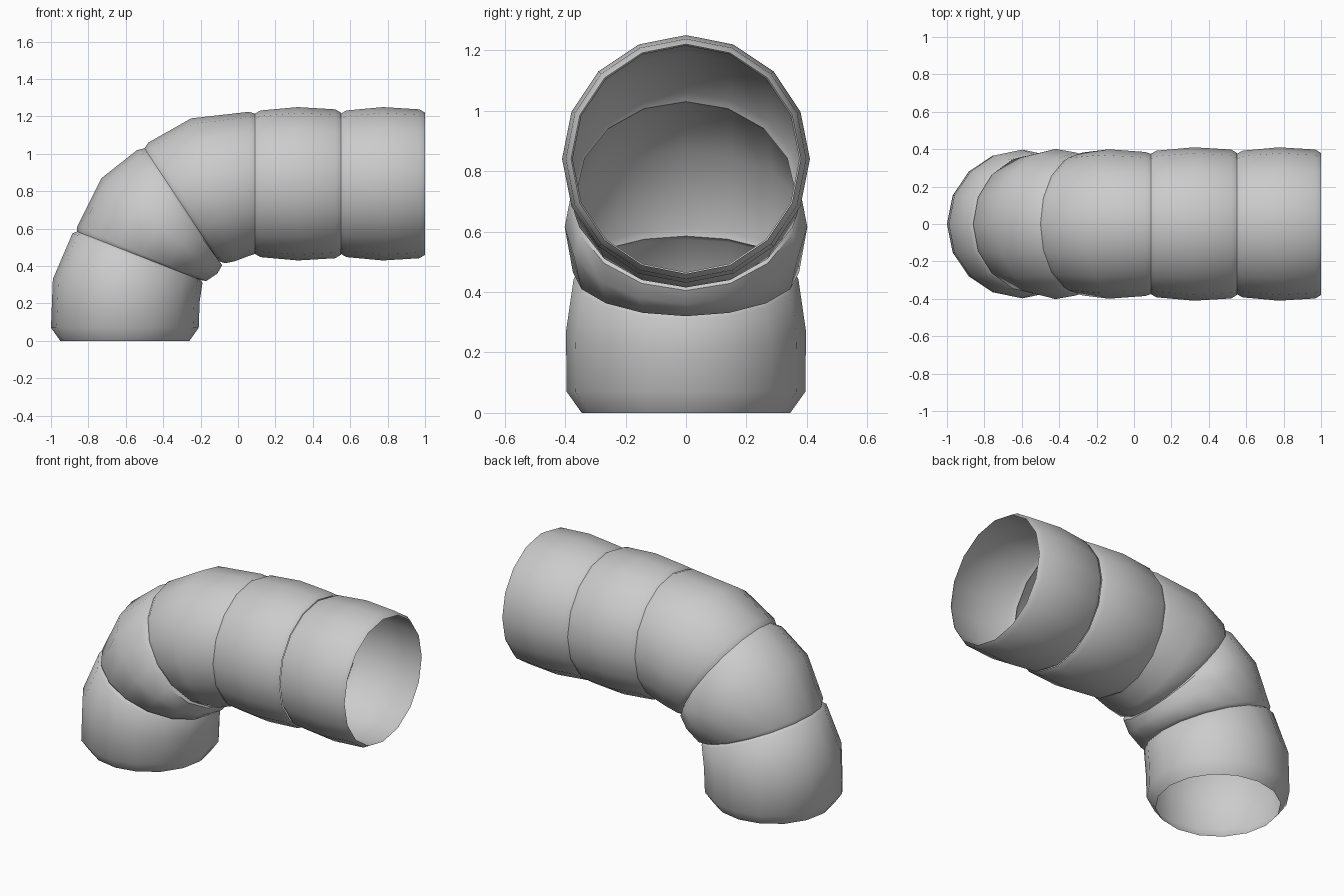
import bpy, bmesh, math
from mathutils import Vector

if "Cube" in bpy.data.objects:
    bpy.data.objects.remove(bpy.data.objects["Cube"])

SIDES = 16
metal = bpy.data.materials.new("grey metal")
metal.use_nodes = True
metal.diffuse_color = (0.6, 0.6, 0.6, 1)
metal.node_tree.nodes["Principled BSDF"].inputs["Base Color"].default_value = (0.6, 0.6, 0.6, 1)


def duct_segment(name, rings):
    """Open tube through round rings, each given by its outer and inner (x, z) points."""
    bm = bmesh.new()
    loops = []
    for outer, inner in rings:
        a, b = Vector((outer[0], 0, outer[1])), Vector((inner[0], 0, inner[1]))
        centre, up = (a + b) / 2, (a - b) / 2
        side = Vector((0, up.length, 0))
        angles = [math.tau * i / SIDES for i in range(SIDES)]
        loops.append([bm.verts.new(centre + up * math.cos(t) + side * math.sin(t)) for t in angles])
    for lower, upper in zip(loops, loops[1:]):
        for i in range(SIDES):
            j = (i + 1) % SIDES
            bm.faces.new((lower[i], lower[j], upper[j], upper[i]))
    bmesh.ops.recalc_face_normals(bm, faces=bm.faces)
    mesh = bpy.data.meshes.new(name)
    bm.to_mesh(mesh)
    bm.free()
    mesh.materials.append(metal)
    obj = bpy.data.objects.new(name, mesh)
    bpy.context.collection.objects.link(obj)
    bpy.ops.object.select_all(action="DESELECT")
    obj.select_set(True)
    bpy.context.view_layer.objects.active = obj
    bpy.ops.object.shade_smooth_by_angle(angle=math.radians(50))


def straight_rings(x, length):
    """Barrel profile along x with pinched ends."""
    axis = 0.84
    profile = [(0, 0.375), (0.03, 0.392), (length / 2, 0.41), (length - 0.03, 0.398), (length, 0.38)]
    return [((x + d, axis + r), (x + d, axis - r)) for d, r in profile]


# Seams shared by neighbouring bend segments
lower_seam = ((-0.86, 0.585), (-0.20, 0.325))
upper_seam = ((-0.50, 1.03), (-0.10, 0.425))

# Bend, from the bottom opening upward
duct_segment("bottom_bend_segment", [
    ((-0.95, 0), (-0.26, 0)), ((-1, 0.07), (-0.21, 0.07)),
    ((-0.99, 0.33), (-0.205, 0.21)), ((-0.885, 0.575), (-0.19, 0.31)), lower_seam])
duct_segment("middle_bend_segment", [
    lower_seam, ((-0.86, 0.61), (-0.17, 0.32)), ((-0.73, 0.87), (-0.11, 0.36)),
    ((-0.54, 1.02), (-0.085, 0.405)), upper_seam])
duct_segment("top_bend_segment", [
    upper_seam, ((-0.48, 1.06), (-0.07, 0.415)), ((-0.25, 1.19), (-0.02, 0.425)),
    ((0.06, 1.225), (0.06, 0.455)), ((0.09, 1.215), (0.09, 0.465))])

# Straight run to the side opening
duct_segment("inner_straight_segment", straight_rings(0.09, 0.46))
duct_segment("outer_straight_segment", straight_rings(0.55, 0.45))
